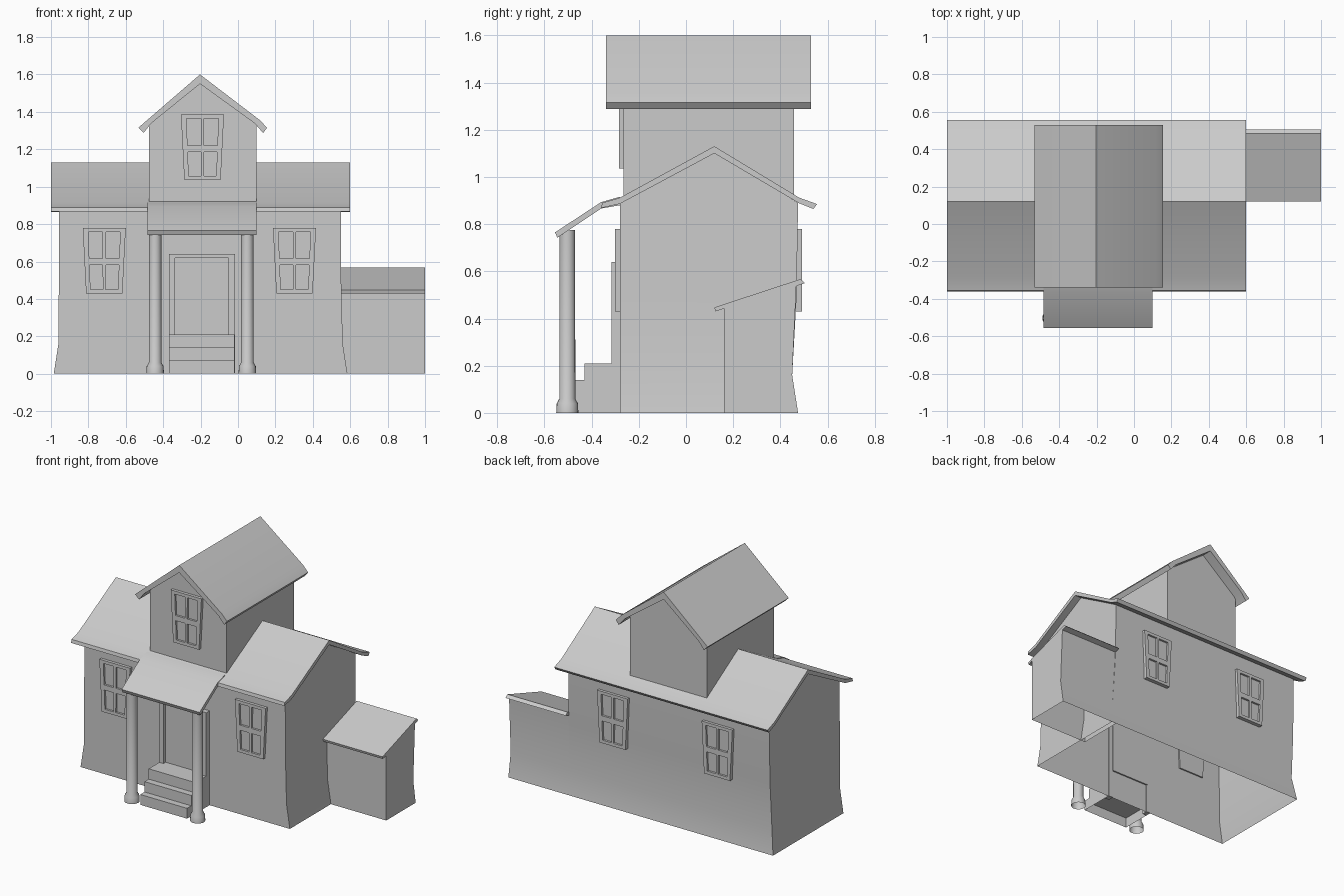
import bpy, bmesh, math

cube = bpy.data.objects.get("Cube")
if cube:
    bpy.data.objects.remove(cube, do_unlink=True)

GREY = (0.6, 0.6, 0.6, 1)
mat = bpy.data.materials.new("plain_grey")
mat.use_nodes = True
mat.diffuse_color = GREY
mat.node_tree.nodes["Principled BSDF"].inputs["Base Color"].default_value = GREY


def finish(name, bm, smooth=False):
    """Turn a bmesh into a named, coloured object."""
    bmesh.ops.recalc_face_normals(bm, faces=bm.faces)
    mesh = bpy.data.meshes.new(name)
    bm.to_mesh(mesh)
    bm.free()
    mesh.materials.append(mat)
    ob = bpy.data.objects.new(name, mesh)
    bpy.context.collection.objects.link(ob)
    if smooth:
        bpy.ops.object.select_all(action="DESELECT")
        ob.select_set(True)
        bpy.context.view_layer.objects.active = ob
        bpy.ops.object.shade_smooth_by_angle(angle=math.radians(30))
    return ob


def prism(name, profile, axis, a, b, smooth=False):
    """Extrude a side profile (y, z) along x, or a front profile (x, z) along y."""
    bm = bmesh.new()
    place = (lambda p, t: (t, p[0], p[1])) if axis == "x" else (lambda p, t: (p[0], t, p[1]))
    ends = [[bm.verts.new(place(p, t)) for p in profile] for t in (a, b)]
    n = len(profile)
    for end in ends:
        bm.faces.new(end)
    for i in range(n):
        j = (i + 1) % n
        bm.faces.new((ends[0][i], ends[0][j], ends[1][j], ends[1][i]))
    return finish(name, bm, smooth)


def ring_walls(bm, rings):
    """Stack rectangular rings of four corners into open walls."""
    loops = [[bm.verts.new(c) for c in ring] for ring in rings]
    for low, high in zip(loops, loops[1:]):
        for i in range(4):
            j = (i + 1) % 4
            bm.faces.new((low[i], low[j], high[j], high[i]))
    return loops[-1]


def ring(x0, x1, y0, y1, z0, z1=None):
    z1 = z0 if z1 is None else z1
    return [(x0, y0, z0), (x1, y0, z0), (x1, y1, z1), (x0, y1, z1)]


def add_box(bm, lo, hi, warp=lambda x, y, z: (x, y, z)):
    v = [bm.verts.new(warp(x, y, z)) for x in (lo[0], hi[0])
         for y in (lo[1], hi[1]) for z in (lo[2], hi[2])]
    for f in ((0, 1, 3, 2), (4, 6, 7, 5), (0, 4, 5, 1), (2, 3, 7, 6), (0, 2, 6, 4), (1, 5, 7, 3)):
        bm.faces.new([v[i] for i in f])


# Main walls, flared at the foot, open below, with gable ends
bm = bmesh.new()
FRONT = -0.28
top = ring_walls(bm, [
    ring(-0.985, 0.585, FRONT, 0.475, 0),
    ring(-0.96, 0.56, FRONT, 0.45, 0.16),
    ring(-0.958, 0.552, FRONT, 0.468, 0.48),
    ring(-0.956, 0.55, FRONT, 0.475, 0.89)])
ridge = [bm.verts.new((x, 0.12, 1.11)) for x in (-0.956, 0.55)]
bm.faces.new((top[0], top[3], ridge[0]))
bm.faces.new((top[1], top[2], ridge[1]))
finish("main_walls", bm, True)

# Lean-to on the side, its back wall in line with the main one
bm = bmesh.new()
top = ring_walls(bm, [
    ring(0.55, 1, 0.16, 0.475, 0),
    ring(0.55, 1, 0.16, 0.45, 0.16),
    ring(0.55, 1, 0.16, 0.468, 0.448, 0.552)])
bm.faces.new(top)
finish("lean_to_walls", bm, True)

# Upper storey
prism("upper_storey", [(-0.476, 0.9), (0.1, 0.9), (0.1, 1.33), (-0.2, 1.56), (-0.476, 1.33)],
      "y", -0.265, 0.457)

# Roofs
prism("main_roof", [(0.12, 1.13), (-0.28, 0.912), (-0.355, 0.89), (-0.36, 0.868), (-0.28, 0.886),
                    (0.12, 1.1), (0.48, 0.888), (0.54, 0.864), (0.555, 0.885), (0.48, 0.912)],
      "x", -1, 0.6, True)
prism("porch_roof", [(-0.28, 0.916), (-0.36, 0.893), (-0.555, 0.765), (-0.545, 0.742),
                     (-0.36, 0.866), (-0.28, 0.88)], "x", -0.485, 0.1, True)
prism("lean_to_roof", [(0.12, 0.447), (0.485, 0.567), (0.505, 0.55), (0.155, 0.44), (0.125, 0.43)],
      "x", 0.55, 1)
prism("upper_roof", [(-0.203, 1.6), (-0.487, 1.355), (-0.533, 1.315), (-0.505, 1.287),
                     (-0.465, 1.338), (-0.203, 1.55), (0.09, 1.338), (0.134, 1.287),
                     (0.155, 1.315), (0.118, 1.355)], "y", -0.34, 0.53, True)


# Windows: a tapered pane with raised bars, four lights each
def window(name, cx, z0, wall_y, out):
    bm = bmesh.new()

    def warp(u, d, v):
        return (cx + u * (0.097 + 0.018 * v), wall_y + out * d, z0 + 0.35 * v)

    add_box(bm, (-0.95, -0.01, 0.02), (0.95, 0.006, 0.98), warp)
    for u0, u1, v0, v1 in ((-1, -0.75, 0, 1), (0.75, 1, 0, 1), (-0.08, 0.08, 0.06, 0.94),
                           (-0.75, 0.75, 0, 0.06), (-0.75, 0.75, 0.94, 1),
                           (-0.75, 0.75, 0.43, 0.53)):
        add_box(bm, (u0, -0.01, v0), (u1, 0.02, v1), warp)
    finish(name, bm)


window("front_window_right", -0.715, 0.43, FRONT, -1)
window("front_window_left", 0.302, 0.43, FRONT, -1)
window("upper_window", -0.19, 1.035, -0.265, -1)
window("back_window_right", -0.577, 0.43, 0.472, 1)
window("back_window_left", 0.208, 0.43, 0.472, 1)

# Door and its frame
bm = bmesh.new()
add_box(bm, (-0.34, -0.292, 0.2), (-0.05, -0.27, 0.625))
finish("door", bm)
bm = bmesh.new()
for x0, x1, z0, z1 in ((-0.37, -0.338, 0, 0.64), (-0.052, -0.017, 0, 0.64),
                       (-0.338, -0.052, 0.618, 0.64)):
    add_box(bm, (x0, -0.316, z0), (x1, -0.275, z1))
finish("door_frame", bm)

# Steps, open below
bm = bmesh.new()
for k, y in enumerate((-0.52, -0.475, -0.43)):
    add_box(bm, (-0.369, y, 0.07 * k), (-0.018, FRONT, 0.07 * (k + 1)))
bmesh.ops.delete(bm, geom=[f for f in bm.faces if f.calc_center_median().z < 0.001],
                 context="FACES")
finish("front_steps", bm)


# Porch columns with a wider foot, lathed and open below
def column(name, cx, cy):
    bm = bmesh.new()
    pts = [(0.047, 0), (0.045, 0.04), (0.034, 0.06), (0.033, 0.775)]
    vs = [bm.verts.new((cx + r, cy, z)) for r, z in pts]
    edges = [bm.edges.new(e) for e in zip(vs, vs[1:])]
    bmesh.ops.spin(bm, geom=vs + edges, cent=(cx, cy, 0), axis=(0, 0, 1),
                   angle=math.tau, steps=20)
    bmesh.ops.remove_doubles(bm, verts=bm.verts, dist=0.0005)
    finish(name, bm, True)


column("porch_column_right", -0.443, -0.503)
column("porch_column_left", 0.05, -0.503)
